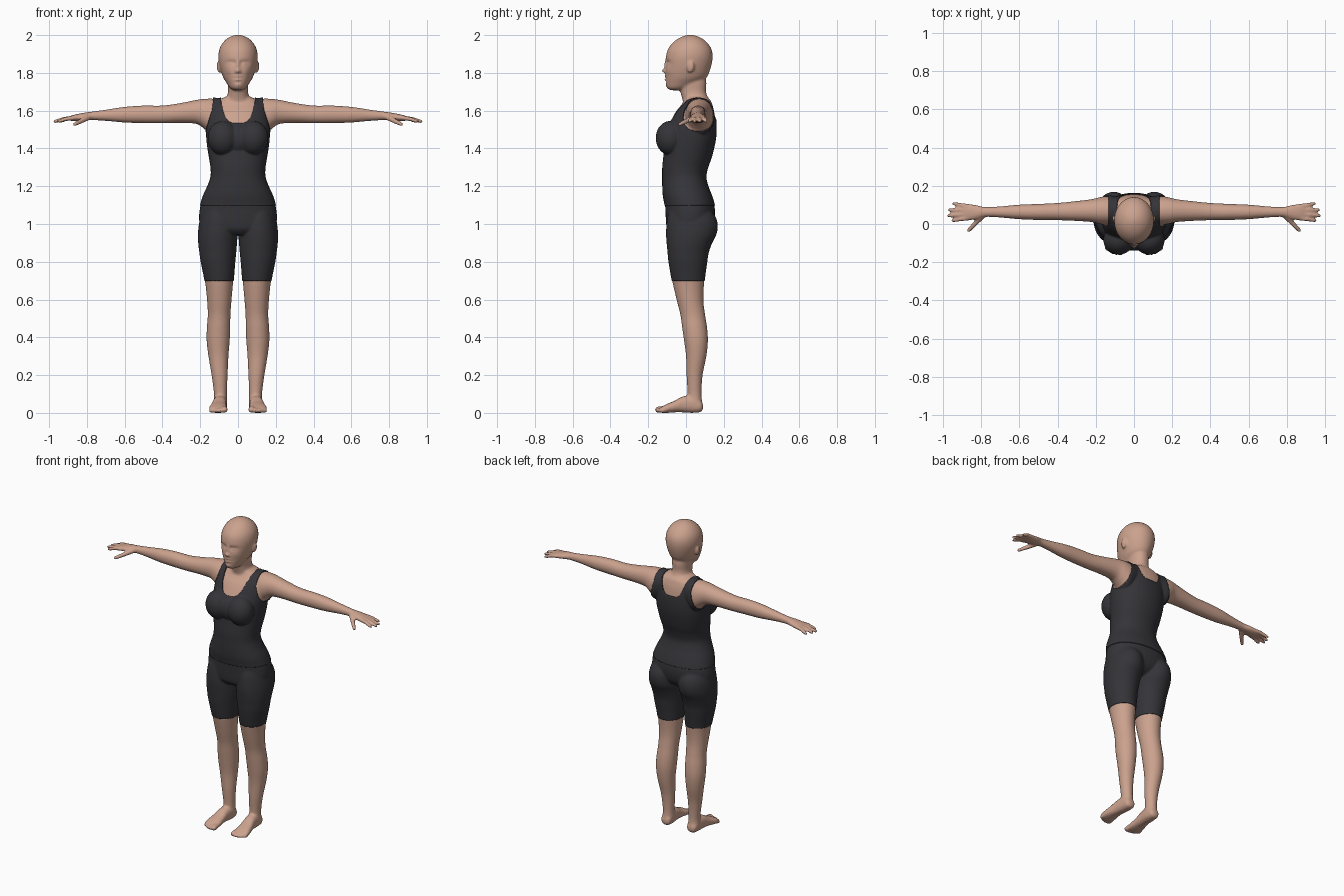
import bpy, bmesh, math
from mathutils import Vector

if "Cube" in bpy.data.objects:
    bpy.data.objects.remove(bpy.data.objects["Cube"])

AXES = {'x': (1, 2, 0), 'y': (0, 2, 1), 'z': (0, 1, 2)}   # u, v, along
verts, faces = [], []


def material(name, colour):
    m = bpy.data.materials.new(name)
    m.diffuse_color = (*colour, 1)
    m.use_nodes = True
    m.node_tree.nodes["Principled BSDF"].inputs["Base Color"].default_value = m.diffuse_color
    return m


def skin_rings(rings, side=1):
    """Closed surface through equal rings of points."""
    n, base, last = len(rings[0]), len(verts), len(rings) - 1
    if side < 0:
        rings = [r[::-1] for r in rings]
    verts.extend((p[0] * side, p[1], p[2]) for r in rings for p in r)
    for i in range(last):
        a = base + i * n
        for k in range(n):
            j = (k + 1) % n
            faces.append((a + k, a + j, a + n + j, a + n + k))
    faces.append(tuple(range(base + n - 1, base - 1, -1)))
    faces.append(tuple(range(base + last * n, base + last * n + n)))


def smooth_rows(rows, steps=4):
    """Catmull-Rom interpolation of the section table."""
    out = []
    for i in range(len(rows) - 1):
        p0, p1, p2 = rows[max(i - 1, 0)], rows[i], rows[i + 1]
        p3 = rows[min(i + 2, len(rows) - 1)]
        for k in range(steps):
            t = k / steps
            out.append([0.5 * (2 * b + (c - a) * t + (2 * a - 5 * b + 4 * c - d) * t * t
                               + (3 * b - a - 3 * c + d) * t ** 3)
                        for a, b, c, d in zip(p0, p1, p2, p3)])
    return out + [list(rows[-1])]


def loft(rows, axis='z', side=1, power=0.92, n=36):
    """Sections are (along, u centre, u half width, v min, v max)."""
    iu, iv, ia = AXES[axis]
    rings = []
    for a, cu, hu, v0, v1 in smooth_rows(rows):
        ring = []
        for k in range(n):
            t = 2 * math.pi * k / n
            c, s = math.cos(t), math.sin(t)
            co = [0, 0, 0]
            co[ia] = a
            co[iu] = cu + hu * math.copysign(abs(c) ** power, c)
            co[iv] = (v0 + v1) / 2 + (v1 - v0) / 2 * math.copysign(abs(s) ** power, s)
            ring.append(co)
        rings.append(ring)
    skin_rings(rings, side)


def ball(co, radii, side=1, n=24, m=14):
    rings = []
    for i in range(m):
        a = math.pi * ((i + .3) / (m - .4) - .5)
        rings.append([(co[0] + radii[0] * math.cos(a) * math.cos(2 * math.pi * k / n),
                       co[1] + radii[1] * math.cos(a) * math.sin(2 * math.pi * k / n),
                       co[2] + radii[2] * math.sin(a)) for k in range(n)])
    skin_rings(rings, side)


def digit(path, r0, r1, side, n=14):
    """Tapered finger or toe with a round tip."""
    pts = [Vector(p) for p in path]
    along = (pts[-1] - pts[0]).normalized()
    u = along.cross(Vector((0, 0, 1))).normalized()
    w = along.cross(u)
    spots = [(p, r0 + (r1 - r0) * i / (len(pts) - 1)) for i, p in enumerate(pts)]
    for a in (.5, 1.0, 1.4):
        spots.append((pts[-1] + along * r1 * math.sin(a), r1 * math.cos(a)))
    skin_rings([[p + u * r * math.cos(2 * math.pi * k / n) + w * r * math.sin(2 * math.pi * k / n)
                 for k in range(n)] for p, r in spots], side)


# Torso
loft([(.945, 0, .12, -.07, .08), (.97, 0, .18, -.095, .12), (1.0, 0, .2, -.102, .14),
      (1.05, 0, .203, -.105, .15), (1.1, 0, .195, -.108, .147), (1.15, 0, .18, -.117, .132),
      (1.2, 0, .157, -.12, .113), (1.25, 0, .14, -.12, .102), (1.3, 0, .14, -.12, .112),
      (1.35, 0, .148, -.115, .13), (1.4, 0, .156, -.11, .143), (1.45, 0, .162, -.105, .153),
      (1.5, 0, .164, -.1, .157), (1.55, 0, .163, -.078, .155), (1.6, 0, .157, -.05, .148),
      (1.63, 0, .145, -.025, .14), (1.655, 0, .11, -.01, .13), (1.675, 0, .06, -.01, .11)])
ball((0, -.075, 1.45), (.075, .058, .075))

# Neck
loft([(1.6, 0, .085, -.01, .13), (1.64, 0, .078, -.015, .128), (1.665, 0, .062, -.02, .118),
      (1.7, 0, .053, -.03, .106), (1.75, 0, .054, -.04, .108), (1.8, 0, .05, -.03, .1)])

# Head
loft([(1.708, 0, .02, -.08, -.02), (1.72, 0, .042, -.1, .02), (1.75, 0, .063, -.107, .075),
      (1.78, 0, .08, -.109, .112), (1.83, 0, .096, -.109, .132), (1.88, 0, .104, -.107, .141),
      (1.92, 0, .1, -.098, .137), (1.95, 0, .087, -.079, .121), (1.975, 0, .066, -.052, .096),
      (1.992, 0, .04, -.02, .066), (2.001, 0, .012, .01, .035)], power=1)

for s in (1, -1):
    # Ears and bust
    ball((.1, .024, 1.832), (.010, .019, .034), s)
    ball((.106, .03, 1.836), (.007, .013, .026), s)
    ball((.08, -.083, 1.455), (.075, .072, .085), s)

    # Legs
    loft([(1.08, .1, .08, -.085, .12), (1.04, .104, .09, -.095, .152), (1.0, .106, .098, -.1, .165),
          (.95, .107, .102, -.103, .16), (.9, .108, .1, -.1, .136), (.85, .107, .095, -.095, .118),
          (.8, .106, .089, -.09, .11), (.7, .1, .075, -.073, .097), (.6, .099, .065, -.05, .092),
          (.52, .1, .06, -.03, .101), (.45, .103, .062, -.02, .112), (.38, .105, .061, -.01, .116),
          (.3, .1035, .053, 0, .108), (.2, .0975, .0425, .003, .088), (.1, .093, .034, .008, .082),
          (.05, .093, .036, .0, .086), (.015, .093, .032, .0, .08)], side=s, power=1)

    # Feet and toes
    loft([(.09, .093, .018, .018, .045), (.075, .093, .032, .004, .07), (.03, .094, .036, 0, .092),
          (-.02, .098, .037, .003, .086), (-.06, .102, .042, .003, .064), (-.1, .105, .048, 0, .048),
          (-.125, .106, .047, 0, .035), (-.135, .106, .042, .003, .028)], 'y', s, .85)
    for x, y, r in ((.071, -.148, .017), (.093, -.151, .0125), (.111, -.146, .012),
                    (.127, -.138, .0115), (.143, -.127, .011)):
        digit([(x + (.1 - x) * .1, -.1, r + .006), (x, y, r)], r, r, s)

    # Arms and palms
    loft([(.08, .07, .065, 1.52, 1.66), (.14, .07, .075, 1.475, 1.664), (.18, .07, .07, 1.505, 1.662),
          (.22, .07, .06, 1.53, 1.657), (.3, .068, .052, 1.535, 1.641), (.4, .065, .045, 1.533, 1.627),
          (.5, .063, .042, 1.534, 1.627), (.6, .063, .038, 1.537, 1.62), (.7, .063, .029, 1.546, 1.605),
          (.78, .063, .026, 1.55, 1.594), (.82, .062, .036, 1.548, 1.588), (.86, .062, .043, 1.545, 1.58),
          (.885, .063, .043, 1.546, 1.573), (.892, .063, .038, 1.552, 1.568)], 'x', s, .95)

    # Fingers and thumb
    for y0, x1, y1 in ((.03, .947, .018), (.052, .969, .044), (.074, .966, .074), (.094, .942, .106)):
        digit([(.87, y0, 1.562), (x1 * .55 + .87 * .45, y0 * .5 + y1 * .5, 1.556), (x1, y1, 1.543)],
              .0125, .0095, s)
    digit([(.79, .045, 1.566), (.83, .003, 1.545), (.864, -.033, 1.528)], .016, .0105, s)

# Fuse the parts into one smooth figure
raw = bpy.data.meshes.new("raw")
raw.from_pydata(verts, [], faces)
bm = bmesh.new()
bm.from_mesh(raw)
bmesh.ops.recalc_face_normals(bm, faces=bm.faces)
bm.to_mesh(raw)
bm.free()
helper = bpy.data.objects.new("helper", raw)
bpy.context.collection.objects.link(helper)
mod = helper.modifiers.new("fuse", 'REMESH')
mod.mode = 'VOXEL'
mod.voxel_size = .0065
mod = helper.modifiers.new("relax", 'SMOOTH')
mod.factor, mod.iterations = .5, 5
fused = bpy.data.meshes.new_from_object(helper.evaluated_get(bpy.context.evaluated_depsgraph_get()))
bpy.data.objects.remove(helper)
figure = bmesh.new()
figure.from_mesh(fused)

# Face relief: (x, z, spread x, spread z, push along y)
RELIEF = [(.04, 1.853, .02, .013, .01), (.018, 1.855, .009, .012, .005), (.04, 1.85, .013, .007, -.006),
          (0, 1.773, .022, .004, .004), (0, 1.781, .016, .005, -.005), (0, 1.764, .015, .006, -.006),
          (0, 1.751, .015, .006, .004), (0, 1.735, .018, .012, -.003), (0, 1.84, .008, .022, -.008),
          (0, 1.811, .011, .011, -.019), (.013, 1.806, .006, .006, -.006), (.045, 1.81, .02, .02, -.003)]
for v in figure.verts:
    if v.co.z > 1.7 and v.co.y < -.04:
        x, z = abs(v.co.x), v.co.z
        v.co.y += sum(d * math.exp(-((x - cx) / sx) ** 2 - ((z - cz) / sz) ** 2)
                      for cx, cz, sx, sz, d in RELIEF)

# Straight hems at the waist and above the knees
for h in (1.098, .7):
    near = [f for f in figure.faces if abs(f.verts[0].co.z - h) < .03]
    geom = near + list({e for f in near for e in f.edges}) + list({v for f in near for v in f.verts})
    bmesh.ops.bisect_plane(figure, geom=geom, plane_co=(0, 0, h), plane_no=(0, 0, 1))


def region(co):
    """0 skin, 1 vest, 2 shorts."""
    x, y, z = abs(co.x), co.y, co.z
    if z < .7 or z > 1.69 or x > .25:
        return 0
    if z < 1.098:
        return 2
    neckline = (1.53 if y < .05 else 1.555) + .13 * (x / .092) ** 4
    armhole = .135 + .032 * min(max((1.6 - z) / .11, 0), 1)
    if z > neckline or (z > 1.465 and x > armhole):
        return 0
    return 1


figure.faces.index_update()
zone = [region(f.calc_center_median()) for f in figure.faces]

# Even out the garment edges
links = {}
for e in figure.edges:
    if len({zone[f.index] for f in e.link_faces}) > 1:
        a, b = e.verts
        links.setdefault(a, []).append(b)
        links.setdefault(b, []).append(a)
for _ in range(4):
    moved = [(v, v.co.lerp((ns[0].co + ns[1].co) / 2, .5)) for v, ns in links.items() if len(ns) == 2]
    for v, co in moved:
        v.co = co

# Split into skin and garments
figure.verts.index_update()
points = [v.co.copy() for v in figure.verts]
loops = [[v.index for v in f.verts] for f in figure.faces]
figure.free()
skin = material("skin", (.60, .36, .27))
fabric = material("charcoal_fabric", (.035, .034, .04))
for i, (name, mat, thick) in enumerate((("body", skin, 0), ("vest", fabric, .006), ("shorts", fabric, .003))):
    ids = {}
    polys = [[ids.setdefault(k, len(ids)) for k in loop] for loop, zn in zip(loops, zone) if zn == i]
    me = bpy.data.meshes.new(name)
    me.from_pydata([points[k] for k in ids], [], polys)
    me.materials.append(mat)
    me.shade_smooth()
    obj = bpy.data.objects.new(name, me)
    bpy.context.collection.objects.link(obj)
    if thick:
        cloth = obj.modifiers.new("cloth", 'SOLIDIFY')
        cloth.thickness, cloth.offset = thick, 1
bpy.data.meshes.remove(fused)
bpy.data.meshes.remove(raw)
